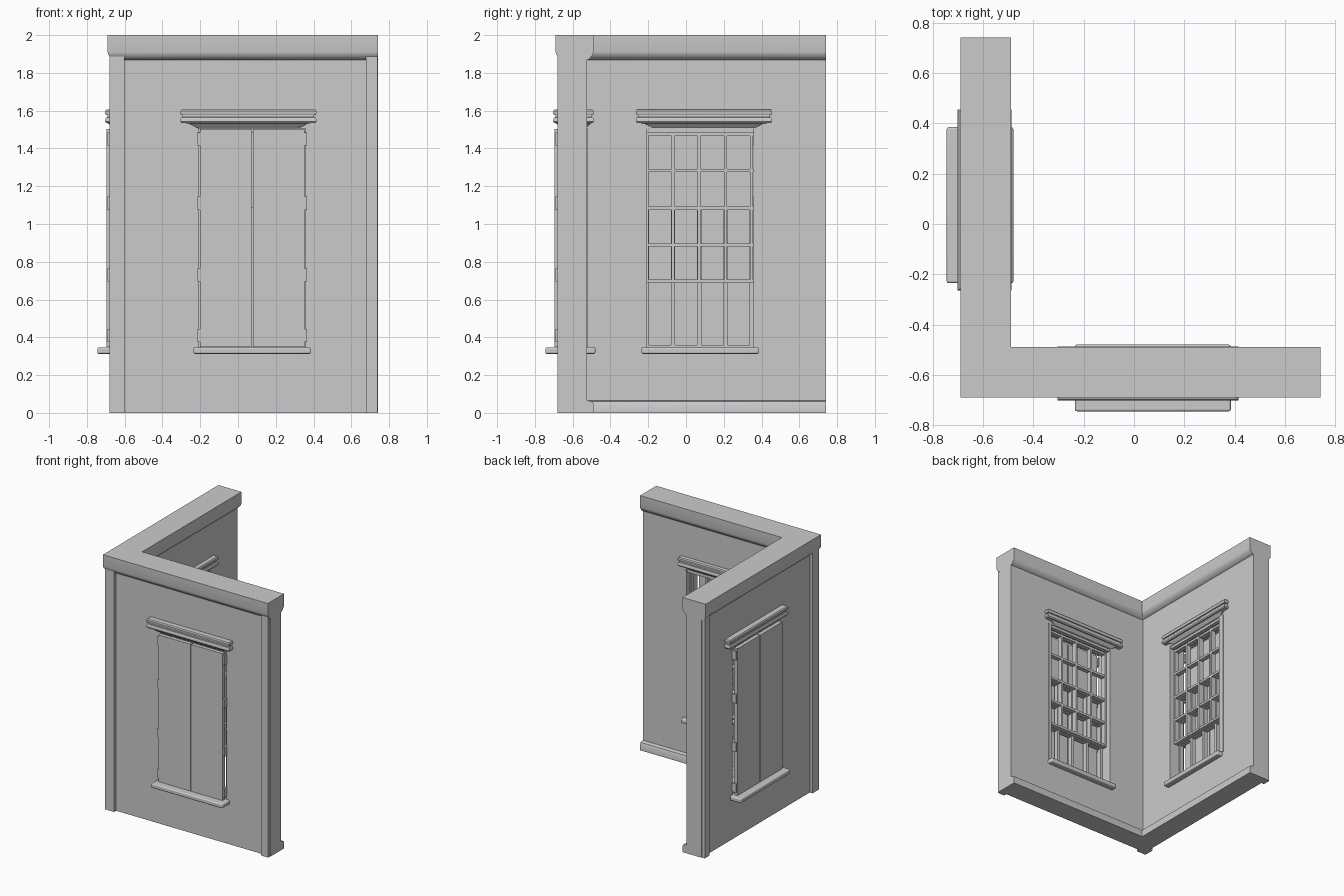
import bpy, bmesh, math

if "Cube" in bpy.data.objects:
    bpy.data.objects.remove(bpy.data.objects["Cube"])

grey = bpy.data.materials.new("plaster_grey")
grey.use_nodes = True
COLOR = (0.6, 0.6, 0.6, 1)
grey.diffuse_color = COLOR
grey.node_tree.nodes["Principled BSDF"].inputs["Base Color"].default_value = COLOR


def finish(name, bm, smooth=False, bevel=0):
    bmesh.ops.recalc_face_normals(bm, faces=bm.faces)
    mesh = bpy.data.meshes.new(name)
    bm.to_mesh(mesh)
    bm.free()
    mesh.materials.append(grey)
    obj = bpy.data.objects.new(name, mesh)
    bpy.context.collection.objects.link(obj)
    if bevel:
        mod = obj.modifiers.new("rounding", "BEVEL")
        mod.width, mod.segments = bevel, 3
    if smooth:
        bpy.ops.object.select_all(action="DESELECT")
        obj.select_set(True)
        bpy.context.view_layer.objects.active = obj
        bpy.ops.object.shade_smooth_by_angle(angle=math.radians(35))
    return obj


def loft(bm, rings):
    """Skin closed rings of equal length and cap both ends."""
    rows = [[bm.verts.new(p) for p in ring] for ring in rings]
    n = len(rows[0])
    for a, b in zip(rows, rows[1:]):
        for i in range(n):
            bm.faces.new((a[i], a[(i + 1) % n], b[(i + 1) % n], b[i]))
    bm.faces.new(rows[0])
    bm.faces.new(rows[-1])


def rect(place, u0, u1, v0, v1, z):
    return [place(u, v, z) for u, v in ((u0, v0), (u1, v0), (u1, v1), (u0, v1))]


def box(bm, place, u0, u1, v0, v1, z0, z1):
    loft(bm, [rect(place, u0, u1, v0, v1, z) for z in (z0, z1)])


# Each wall uses u along its length and v through its thickness
def side_wall(u, v, z):
    return (v, u, z)


def front_wall(u, v, z):
    return (0.15 - u, v, z)


def plain(u, v, z):
    return (u, v, z)


WALLS = {"front": front_wall, "side": side_wall}
END = 0.742
OUT, IN = -0.655, -0.525
LEFT, RIGHT, LOW, HIGH = -0.207, 0.357, 0.345, 1.505

# Wall section with skirting and cornice, swept round the corner
section = [(OUT, 0), (-0.49, 0), (-0.49, 0.05), (-0.495, 0.06), (IN, 0.066),
           (IN, 1.868), (-0.515, 1.872), (-0.502, 1.885), (-0.493, 1.898),
           (-0.49, 1.91), (-0.49, 2), (-0.69, 2), (-0.69, 1.91),
           (-0.687, 1.898), (-0.678, 1.885), (-0.665, 1.872), (OUT, 1.868)]
bm = bmesh.new()
loft(bm, [[(END, v, z) for v, z in section],
          [(v, v, z) for v, z in section],
          [(v, END, z) for v, z in section]])
walls = finish("corner_walls", bm)

# Window openings
for side, place in WALLS.items():
    bm = bmesh.new()
    box(bm, place, LEFT, RIGHT, -0.8, -0.4, LOW, HIGH)
    cutter = finish("opening_cutter", bm)
    cutter.hide_render = True
    mod = walls.modifiers.new("opening", "BOOLEAN")
    mod.operation, mod.solver, mod.object = "DIFFERENCE", "EXACT", cutter
    bpy.context.view_layer.objects.active = walls
    bpy.ops.object.modifier_apply(modifier="opening")
    bpy.data.objects.remove(cutter)
bpy.ops.object.select_all(action="DESELECT")
walls.select_set(True)
bpy.ops.object.shade_smooth_by_angle(angle=math.radians(35))

# Posts at the outer corner and at both wall ends
bm = bmesh.new()
box(bm, plain, -0.68, -0.60, -0.68, -0.60, 0, 1.895)
finish("corner_post", bm)
for name, place in (("front_end_post", plain), ("side_end_post", side_wall)):
    bm = bmesh.new()
    box(bm, place, 0.677, 0.738, -0.68, -0.60, 0, 1.895)
    finish(name, bm)

# Head moulding rings: inset along u, inset along v, height
head = [(0.10, 0.04, 1.505), (0.088, 0.038, 1.51), (0.06, 0.022, 1.525),
        (0.045, 0.015, 1.533), (0.006, 0.006, 1.534), (0, 0, 1.542),
        (0, 0, 1.554), (0.005, 0.005, 1.564), (0.012, 0.012, 1.566),
        (0.012, 0.012, 1.576), (0.004, 0.004, 1.577), (0, 0, 1.584),
        (0, 0, 1.597), (0.006, 0.006, 1.605)]

columns = (-0.207, -0.068, 0.07, 0.21, 0.348)
rows = (0.695, 0.888, 1.082, 1.282, 1.475)

for side, place in WALLS.items():
    bm = bmesh.new()
    loft(bm, [rect(place, -0.265 + a, 0.455 - a, -0.703 + b, -0.488 - b, z)
              for a, b, z in head])
    finish(side + "_window_head", bm, smooth=True)

    bm = bmesh.new()
    box(bm, place, -0.235, 0.385, -0.745, -0.48, 0.313, 0.347)
    finish(side + "_window_sill", bm, smooth=True, bevel=0.008)

    # Inner casing around the opening
    bm = bmesh.new()
    box(bm, place, -0.23, LEFT, -0.54, -0.519, LOW, HIGH)
    box(bm, place, RIGHT, 0.40, -0.54, -0.519, LOW, HIGH)
    box(bm, place, LEFT, RIGHT, -0.56, -0.53, 1.485, HIGH)
    finish(side + "_casing", bm)

    # Glazing bars of the upper sash
    bm = bmesh.new()
    for u in columns:
        box(bm, place, u - 0.008, u + 0.008, -0.60, -0.56, 0.688, 1.487)
    for z in rows:
        box(bm, place, LEFT, RIGHT, -0.598, -0.562, z - 0.008, z + 0.01)
    finish(side + "_upper_sash", bm)

    # Lower sash set further out
    bm = bmesh.new()
    for u in columns:
        box(bm, place, u - 0.011, u + 0.011, -0.64, -0.605, LOW, 1.09)
    for z in (0.352, 0.695, 0.888, 1.082):
        box(bm, place, LEFT, RIGHT, -0.638, -0.607, z - 0.008, z + 0.008)
    finish(side + "_lower_sash", bm)

    # Pair of closed shutters
    for label, u0, u1 in (("left", -0.203, 0.07), ("right", 0.078, 0.352)):
        bm = bmesh.new()
        box(bm, place, u0, u1, -0.695, -0.665, 0.35, 1.503)
        finish(f"{side}_{label}_shutter", bm)

    # Shutter hinges
    bm = bmesh.new()
    for u in (-0.208, 0.358):
        for z in (0.41, 0.73, 1.11, 1.45):
            box(bm, place, u - 0.007, u + 0.007, -0.69, -0.65, z - 0.035, z + 0.035)
    finish(side + "_hinges", bm)
